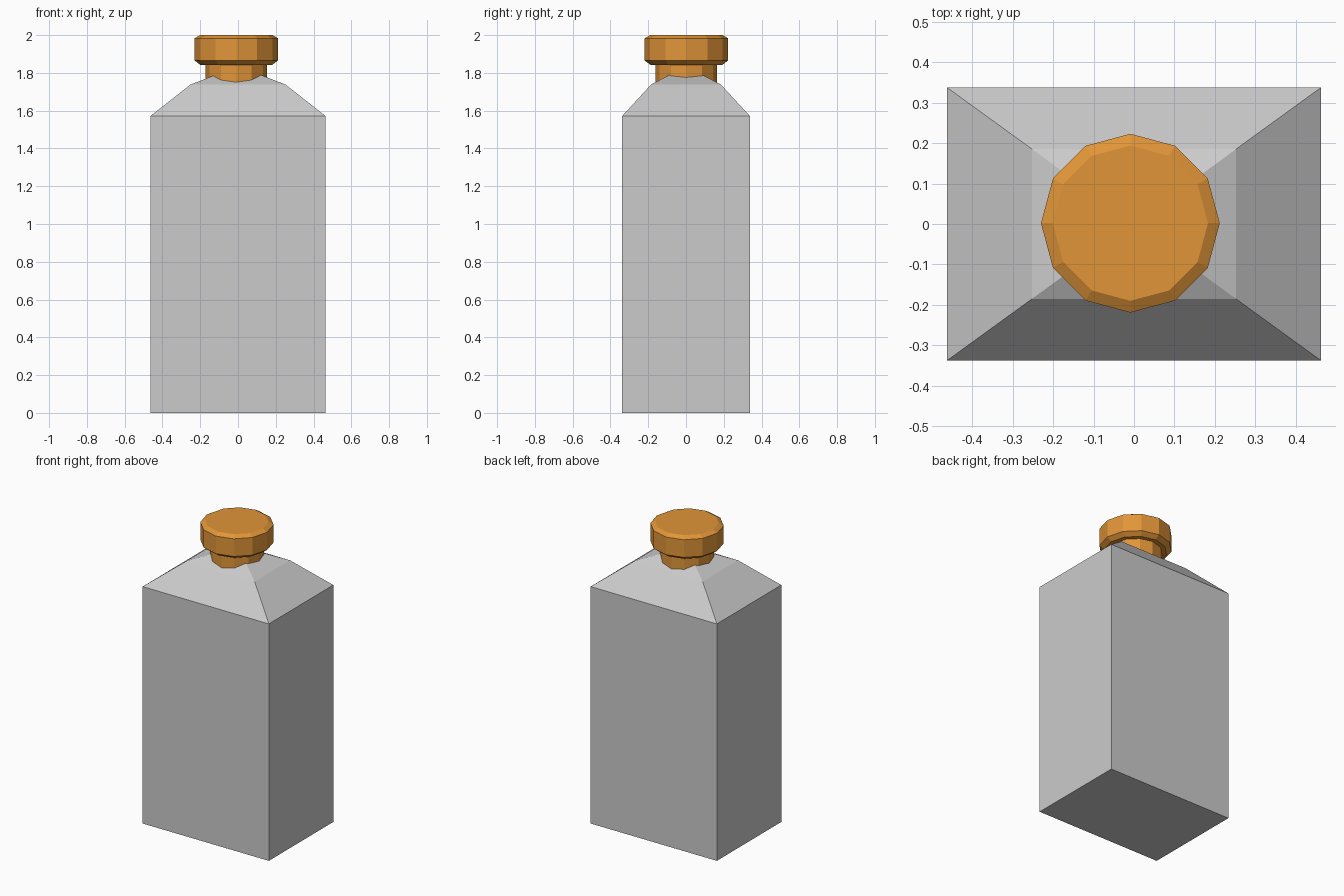
import bpy, bmesh
from math import cos, sin, tau

if "Cube" in bpy.data.objects:
    bpy.data.objects.remove(bpy.data.objects["Cube"])


def loft(name, rings):
    """Skin a list of equal-length point rings and close both ends."""
    bm = bmesh.new()
    rows = [[bm.verts.new(p) for p in ring] for ring in rings]
    for low, high in zip(rows, rows[1:]):
        n = len(low)
        for i in range(n):
            j = (i + 1) % n
            bm.faces.new((low[i], low[j], high[j], high[i]))
    bm.faces.new(rows[0][::-1])
    bm.faces.new(rows[-1])
    mesh = bpy.data.meshes.new(name)
    bm.to_mesh(mesh)
    bm.free()
    obj = bpy.data.objects.new(name, mesh)
    bpy.context.collection.objects.link(obj)
    return obj


def rect(x, y, z):
    return [(-x, -y, z), (x, -y, z), (x, y, z), (-x, y, z)]


def circle(r, z, cx=-0.009, cy=0.002, n=12):
    return [(cx + r * cos(tau * i / n), cy + r * sin(tau * i / n), z)
            for i in range(n)]


orange = bpy.data.materials.new("orange")
orange.diffuse_color = (0.75, 0.30, 0.04, 1)
orange.use_nodes = True
orange.node_tree.nodes["Principled BSDF"].inputs["Base Color"].default_value = orange.diffuse_color

# Rectangular bottle with a two-step sloped shoulder
loft("bottle_body", [rect(0.463, 0.338, 0), rect(0.463, 0.338, 1.572),
                     rect(0.252, 0.185, 1.738), rect(0.11, 0.081, 1.793)])

# Twelve-sided neck and bevelled cap in one profile
cap = loft("neck_and_cap", [circle(r, z) for r, z in [
    (0.163, 1.72), (0.163, 1.843), (0.191, 1.843),
    (0.221, 1.866), (0.221, 1.983), (0.192, 2.0)]])
cap.data.materials.append(orange)
